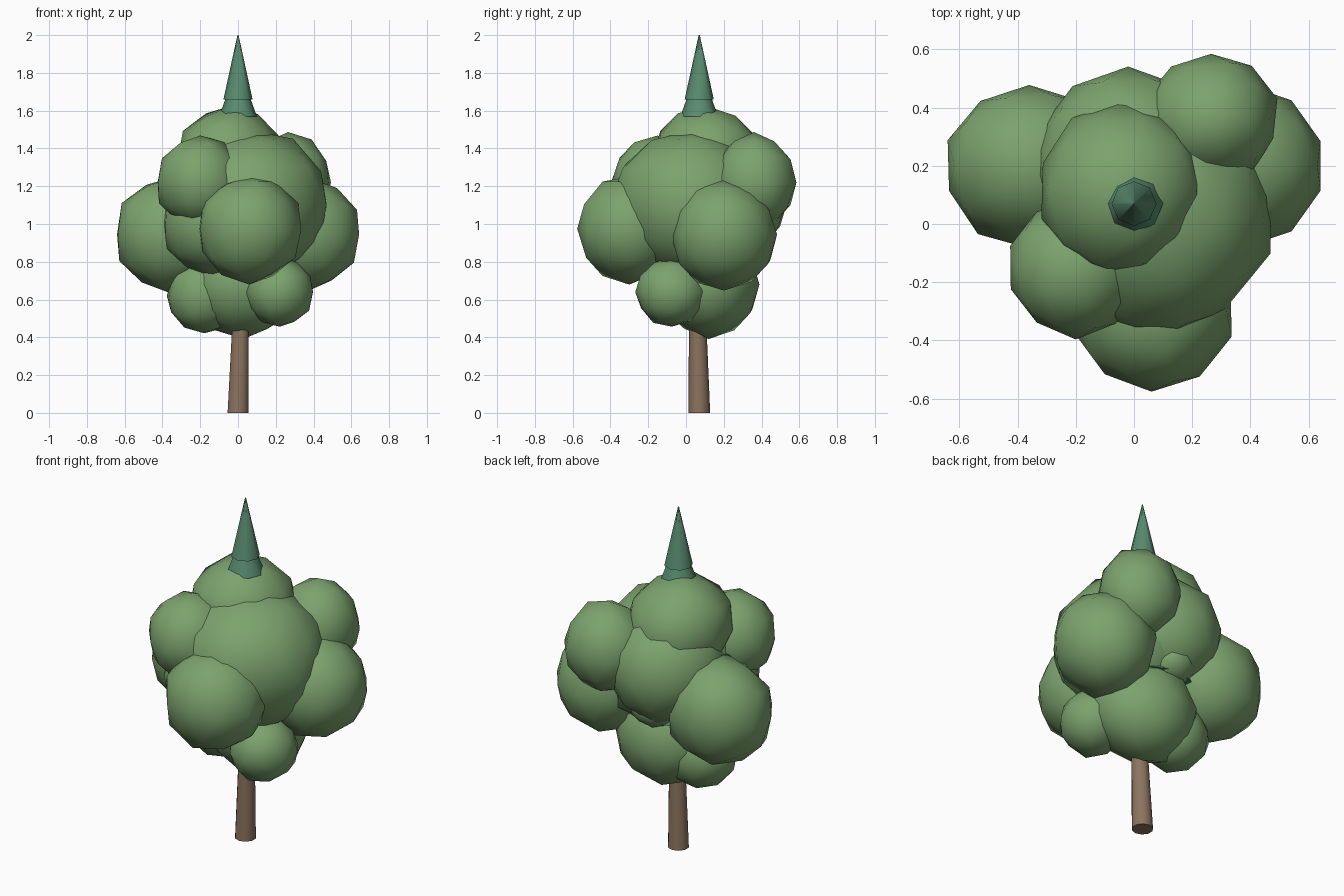
import bpy, math, random
from mathutils import Vector

if "Cube" in bpy.data.objects:
    bpy.data.objects.remove(bpy.data.objects["Cube"])

random.seed(4)


def material(name, color):
    m = bpy.data.materials.new(name)
    m.diffuse_color = (*color, 1)
    m.use_nodes = True
    m.node_tree.nodes["Principled BSDF"].inputs["Base Color"].default_value = m.diffuse_color
    return m


leaf = material("leaf green", (0.20, 0.365, 0.155))
pine = material("pine teal", (0.10, 0.26, 0.16))
bark = material("bark brown", (0.26, 0.175, 0.115))


def finish(name, mat, angle):
    ob = bpy.context.object
    ob.name = name
    ob.data.materials.append(mat)
    bpy.ops.object.shade_smooth_by_angle(angle=math.radians(angle))
    return ob


def clump(name, center, size):
    # Slightly irregular low-poly leaf ball
    bpy.ops.mesh.primitive_ico_sphere_add(subdivisions=2, radius=1, location=center)
    ob = bpy.context.object
    for v in ob.data.vertices:
        v.co = Vector(c * s for c, s in zip(v.co, size)) * random.uniform(0.97, 1.04)
    finish(name, leaf, 60)


def cone(name, mat, center, z0, z1, r0, r1, sides):
    bpy.ops.mesh.primitive_cone_add(vertices=sides, radius1=r0, radius2=r1, depth=z1 - z0,
                                    location=(*center, (z0 + z1) / 2))
    return finish(name, mat, 60)


# Foliage: name, centre, size on each axis
for name, center, size in [
    ("core_foliage", (0.07, 0.03, 1.10), (0.41, 0.42, 0.40)),
    ("core_back_foliage", (-0.02, 0.21, 1.13), (0.33, 0.33, 0.31)),
    ("core_left_foliage", (-0.12, -0.04, 1.00), (0.285, 0.29, 0.28)),
    ("crown_foliage", (-0.045, 0.115, 1.34), (0.28, 0.30, 0.28)),
    ("front_foliage", (0.06, -0.30, 0.975), (0.28, 0.275, 0.285)),
    ("right_foliage", (0.375, 0.20, 0.945), (0.285, 0.28, 0.29)),
    ("left_foliage", (-0.36, 0.20, 0.945), (0.29, 0.28, 0.305)),
    ("upper_left_foliage", (-0.20, -0.15, 1.22), (0.235, 0.24, 0.24)),
    ("upper_back_foliage", (0.265, 0.36, 1.22), (0.23, 0.22, 0.26)),
    ("bottom_foliage", (0.03, 0.12, 0.68), (0.30, 0.265, 0.28)),
    ("lower_front_foliage", (0.22, -0.075, 0.64), (0.18, 0.19, 0.185)),
    ("lower_left_foliage", (-0.18, 0.11, 0.62), (0.20, 0.19, 0.20)),
    ("small_back_foliage", (-0.01, 0.29, 0.92), (0.14, 0.14, 0.12)),
]:
    clump(name, center, size)

# Stacked conifer layers, mostly hidden, ending in a pointed tip
axis = (0, 0.07)
cone("lower_pine_layer", pine, axis, 0.84, 1.25, 0.31, 0.12, 8)
cone("middle_pine_layer", pine, axis, 1.22, 1.58, 0.18, 0.05, 8)
cone("pine_collar", pine, axis, 1.57, 1.68, 0.10, 0.06, 8)
cone("pine_tip", pine, axis, 1.66, 2.0, 0.077, 0.003, 8)

# Tapered trunk, leaning a little toward the top
trunk = cone("trunk", bark, axis, 0, 0.7, 0.058, 0.04, 10)
for v in trunk.data.vertices:
    if v.co.z > 0:
        v.co += Vector((0.02, -0.012, 0))
